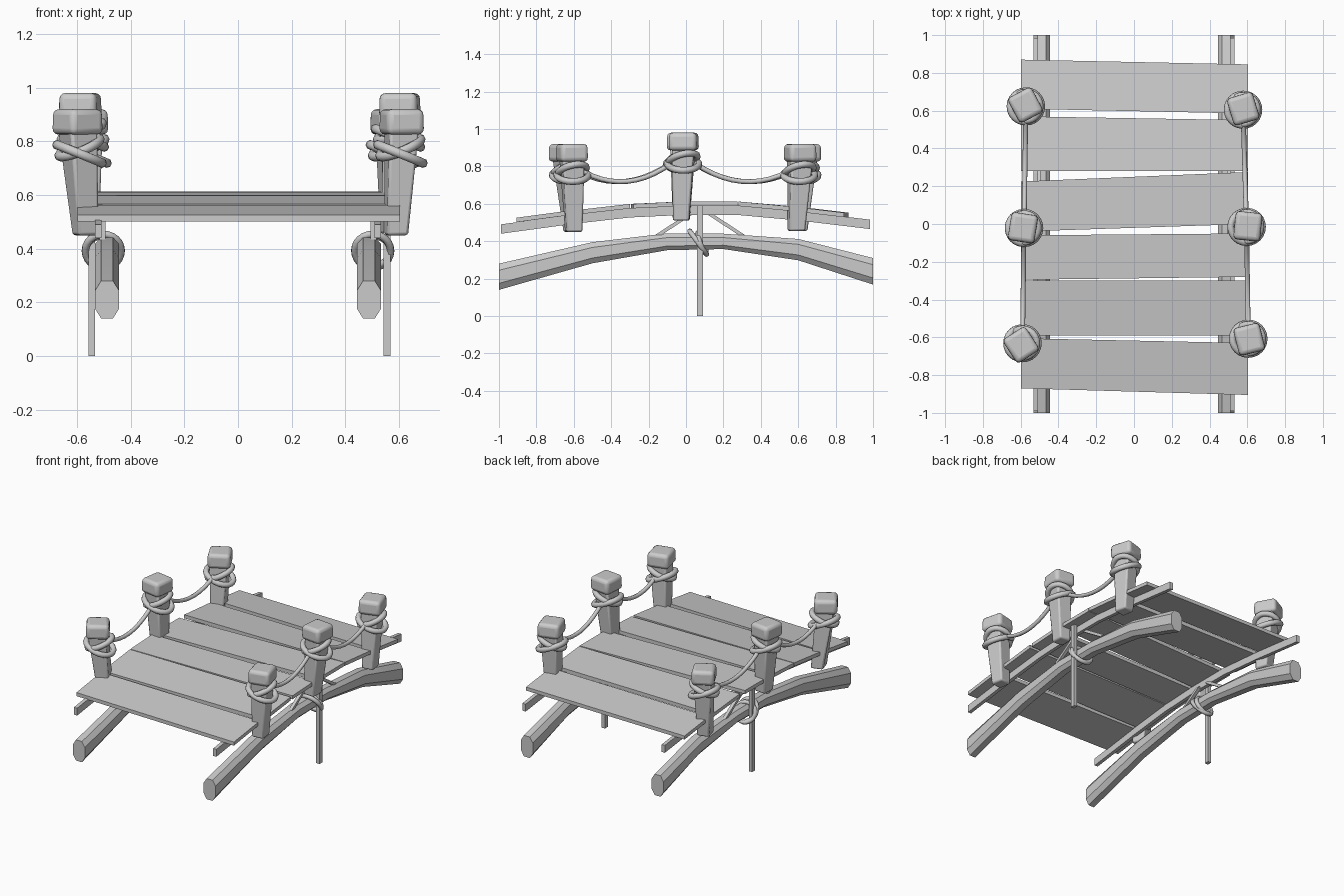
import bpy
from math import sin, cos, pi, radians
from mathutils import Vector, Matrix

if "Cube" in bpy.data.objects:
    bpy.data.objects.remove(bpy.data.objects["Cube"])


def finish(name, verts, faces, bevel=0, segs=2):
    me = bpy.data.meshes.new(name)
    me.from_pydata([tuple(v) for v in verts], [], faces)
    ob = bpy.data.objects.new(name, me)
    bpy.context.collection.objects.link(ob)
    if bevel:
        m = ob.modifiers.new("bevel", 'BEVEL')
        m.width, m.segments = bevel, segs
    return ob


def loft(name, rings, bevel=0, segs=2):
    """Skin a list of equal-length vertex rings and close both ends."""
    n, k = len(rings[0]), len(rings)
    faces = [(i * n + j, i * n + (j + 1) % n, (i + 1) * n + (j + 1) % n, (i + 1) * n + j)
             for i in range(k - 1) for j in range(n)]
    faces += [tuple(reversed(range(n))), tuple(range((k - 1) * n, k * n))]
    return finish(name, [v for r in rings for v in r], faces, bevel, segs)


def smooth(ob, angle=35):
    bpy.ops.object.select_all(action='DESELECT')
    ob.select_set(True)
    bpy.context.view_layer.objects.active = ob
    bpy.ops.object.shade_smooth_by_angle(angle=radians(angle))


def rope(name, pts, r, cyclic=False):
    cu = bpy.data.curves.new(name, 'CURVE')
    cu.dimensions = '3D'
    cu.bevel_depth, cu.bevel_resolution = r, 2
    cu.use_fill_caps = True
    sp = cu.splines.new('POLY')
    sp.points.add(len(pts) - 1)
    for p, q in zip(sp.points, pts):
        p.co = (*q, 1)
    sp.use_cyclic_u = cyclic
    ob = bpy.data.objects.new(name, cu)
    bpy.context.collection.objects.link(ob)
    bpy.ops.object.select_all(action='DESELECT')
    ob.select_set(True)
    bpy.context.view_layer.objects.active = ob
    bpy.ops.object.convert(target='MESH')
    smooth(bpy.context.object, 60)


def square(c, hx, hy, rot):
    m = Matrix.Rotation(rot, 3, 'Z')
    return [Vector(c) + m @ Vector((a * hx, b * hy, 0))
            for a, b in ((-1, -1), (1, -1), (1, 1), (-1, 1))]


# centre line of the thin stringers: (y, z)
STR = [(-0.99, 0.465), (-0.6, 0.518), (-0.3, 0.552), (0, 0.566), (0.27, 0.566), (0.6, 0.536), (0.985, 0.49)]


def deck_z(y):
    for (a, za), (b, zb) in zip(STR, STR[1:]):
        if y <= b:
            return za + (zb - za) * (y - a) / (b - a) + 0.023


# arched logs: (y, bottom, top)
LOG = [(-1, 0.14, 0.28), (-0.5, 0.282, 0.395), (-0.1, 0.352, 0.442),
       (0.2, 0.358, 0.440), (0.6, 0.298, 0.412), (1, 0.168, 0.31)]
for s, side in ((-1, "left"), (1, "right")):
    rings = []
    for y, b, t in LOG:
        w, c, d = 0.044, 0.022, (t - b) * 0.25
        rings.append([(s * 0.488 + x, y, z) for x, z in (
            (-w + c, b), (w - c, b), (w, b + d), (w, t - d), (w - c, t),
            (-w + c, t), (-w, t - d), (-w, b + d))])
    smooth(loft(side + "_arched_log", rings), 30)

    # stringer under the planks
    loft(side + "_stringer", [[(s * 0.52 + x, y, z + h) for x, h in (
        (-.012, -.025), (.012, -.025), (.012, .025), (-.012, .025))] for y, z in STR])

    # diagonal braces and upright pole
    for nm, y0, y1 in (("front", -0.15, 0.03), ("back", 0.30, 0.12)):
        loft(f"{side}_{nm}_brace", [square((s * 0.505, y, z), 0.011, 0.017, 0)
                                    for y, z in ((y0, 0.432), (y1, 0.55))])
    px = 0.555 if s > 0 else -0.545
    loft(side + "_pole", [square((px, 0.075, z), 0.0125, 0.016, 0) for z in (0, 0.59)])

    # lashing tying pole to log
    for k, (tilt, dy) in enumerate(((0.045, 0.065), (0.022, 0.085))):
        rope(f"{side}_lashing_{k}", [
            (s * (0.502 + 0.067 * cos(a)), dy - tilt * sin(a + k * 0.5),
             0.392 + (0.062 - 0.006 * k) * sin(a))
            for a in (2 * pi * i / 24 for i in range(24))], 0.014, True)

# planks: (front left, back left, front right, back right) y values
PLANKS = [(-0.87, -0.605, -0.905, -0.63), (-0.59, -0.3, -0.59, -0.3), (-0.295, -0.06, -0.28, -0.05),
          (-0.04, 0.225, 0.0, 0.275), (0.28, 0.57, 0.28, 0.55), (0.61, 0.87, 0.585, 0.845)]
for i, (a, b, c, d) in enumerate(PLANKS):
    za, zb = deck_z((a + c) / 2), deck_z((b + d) / 2)
    loft(f"plank_{i + 1}", [[(-0.598, a, za + h), (0.603, c, za + h),
                             (0.603, d, zb + h), (-0.598, b, zb + h)] for h in (0, 0.024)])

# posts: base x, y; cap x, y; base z; cap top z; cap turn in degrees
POSTS = [("left_front", -.568, -.605, -.598, -.64, .45, .92, 33),
         ("left_middle", -.565, -.025, -.588, -.02, .51, .98, -9),
         ("left_back", -.565, .60, -.575, .63, .455, .92, 28),
         ("right_front", .59, -.60, .61, -.61, .45, .92, 14),
         ("right_middle", .575, -.025, .603, -.012, .51, .98, -6),
         ("right_back", .575, .59, .578, .61, .455, .92, 17)]
wraps = {}
for n, bx, by, cx, cy, z0, z1, deg in POSTS:
    r = radians(deg)
    smooth(loft(n + "_post", [square((bx, by, z0), .04, .043, r * .5),
                              square((cx, cy, z1 - .07), .056, .06, r * .8)], .01))
    # rounded cap block
    zc = z1 - .095
    smooth(loft(n + "_cap", [square((cx, cy, zc), .072, .076, r),
                             square((cx, cy, z1), .07, .074, r)], .022, 3))
    # two crossing rope rings
    t = .75
    wx, wy, wz = bx + (cx - bx) * t, by + (cy - by) * t, z1 - .155
    wraps[n] = (wx, wy, wz)
    for k, ph in enumerate((0.5, 0.5 + pi * .85)):
        rad = .076 + .008 * k
        rope(f"{n}_rope_ring_{k}", [
            (wx + rad * cos(a), wy + rad * sin(a),
             wz + .012 * (1 - 2 * k) + .034 * cos(a - ph))
            for a in (2 * pi * i / 24 for i in range(24))], .018, True)

# sagging handrail ropes between neighbouring posts
for side in ("left", "right"):
    for f, b in (("front", "middle"), ("middle", "back")):
        p, q = Vector(wraps[f"{side}_{f}"]), Vector(wraps[f"{side}_{b}"])
        d = (q - p).normalized() * .06
        p, q = p + d, q - d
        rope(f"{side}_{f}_handrail_rope", [
            p.lerp(q, i / 10) - Vector((0, 0, .30 * (i / 10) * (1 - i / 10))) for i in range(11)], .013)
